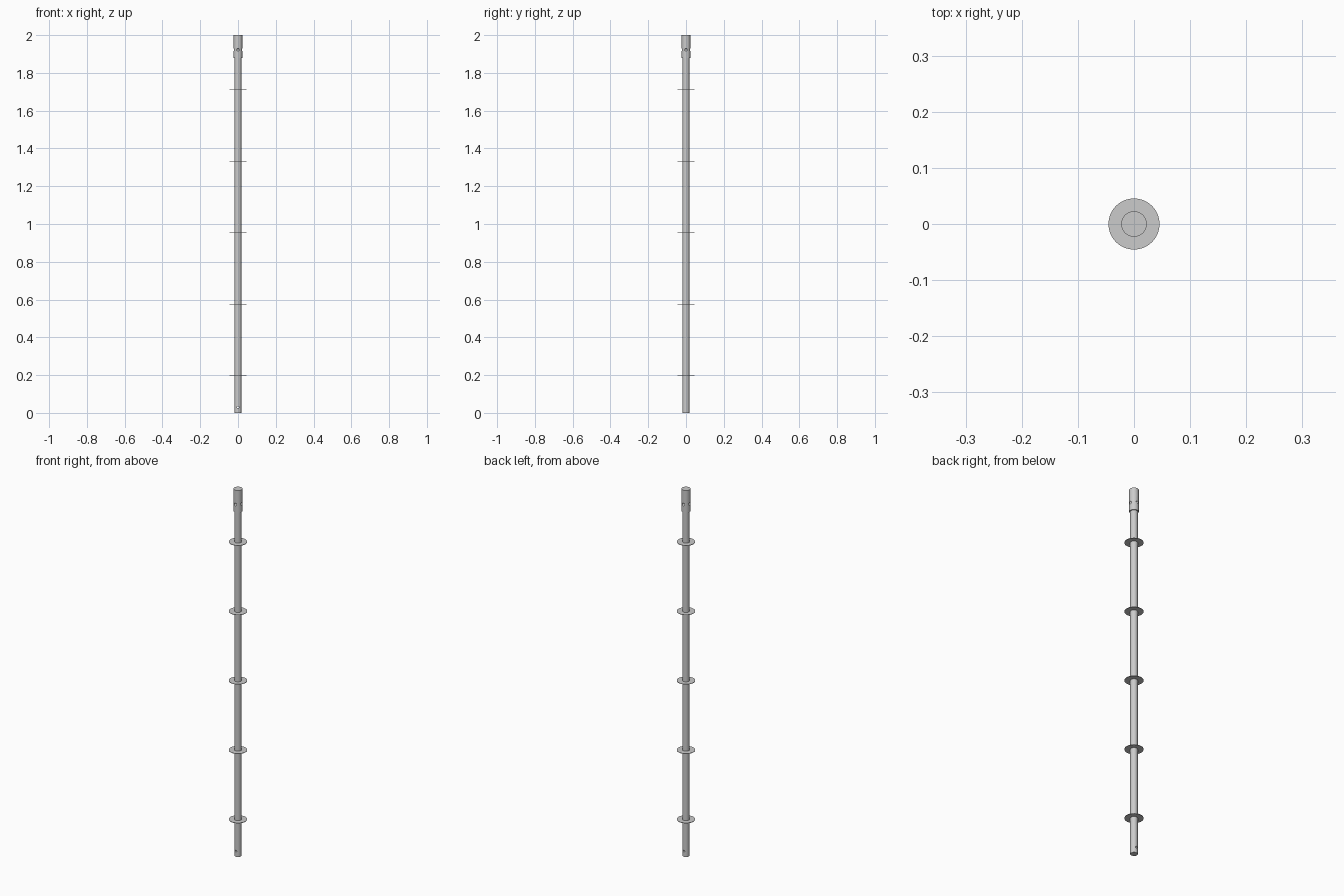
import bpy, math
from math import pi, cos, sin

if "Cube" in bpy.data.objects:
    bpy.data.objects.remove(bpy.data.objects["Cube"])

SEG = 48

def smooth(ob):
    bpy.ops.object.select_all(action='DESELECT')
    ob.select_set(True)
    bpy.context.view_layer.objects.active = ob
    bpy.ops.object.shade_smooth_by_angle(angle=math.radians(35))

def cylinder(name, r, z0, z1):
    bpy.ops.mesh.primitive_cylinder_add(vertices=SEG, radius=r, depth=z1 - z0,
                                        location=(0, 0, (z0 + z1) / 2))
    ob = bpy.context.object
    ob.name = name
    return ob

def cut(ob, cutter):
    cutter.hide_render = True
    cutter.hide_set(True)
    m = ob.modifiers.new("cut", 'BOOLEAN')
    m.operation = 'DIFFERENCE'
    m.solver = 'EXACT'
    m.object = cutter
    bpy.context.view_layer.objects.active = ob
    bpy.ops.object.modifier_apply(modifier=m.name)
    bpy.data.objects.remove(cutter)

# main tube with a pin hole through its foot, front to back
tube = cylinder("pole_tube", 0.018, 0.0, 1.89)
bpy.ops.mesh.primitive_cylinder_add(vertices=20, radius=0.005, depth=0.1,
                                    location=(0, 0, 0.03), rotation=(pi / 2, 0, 0))
cut(tube, bpy.context.object)
smooth(tube)

# wider top sleeve with four crimped dents
sleeve = cylinder("top_sleeve", 0.0228, 1.88, 2.0)
for i in range(4):
    a = i * pi / 2
    bpy.ops.mesh.primitive_uv_sphere_add(segments=20, ring_count=12, radius=0.008,
                                         location=(0.0255 * cos(a), 0.0255 * sin(a), 1.922))
    cut(sleeve, bpy.context.object)
smooth(sleeve)

# thin flat connector rings, evenly spaced along the tube
def ring(name, z, r_in=0.0178, r_out=0.0455, t=0.002):
    profile = [(r_in, -t / 2), (r_out, -t / 2), (r_out, t / 2), (r_in, t / 2)]
    verts = [(r * cos(2 * pi * i / SEG), r * sin(2 * pi * i / SEG), h)
             for i in range(SEG) for r, h in profile]
    faces = [(4 * i + j, 4 * ((i + 1) % SEG) + j,
              4 * ((i + 1) % SEG) + (j + 1) % 4, 4 * i + (j + 1) % 4)
             for i in range(SEG) for j in range(4)]
    faces = [tuple(reversed(f)) for f in faces]
    me = bpy.data.meshes.new(name)
    me.from_pydata(verts, [], faces)
    ob = bpy.data.objects.new(name, me)
    bpy.context.collection.objects.link(ob)
    ob.location.z = z
    bpy.ops.object.select_all(action='DESELECT')
    ob.select_set(True)
    bpy.context.view_layer.objects.active = ob
    bpy.ops.object.mode_set(mode='EDIT')
    bpy.ops.mesh.select_all(action='SELECT')
    bpy.ops.mesh.normals_make_consistent(inside=False)
    bpy.ops.object.mode_set(mode='OBJECT')
    smooth(ob)

for k in range(5):
    ring(f"connector_ring_{k + 1}", 0.197 + k * 0.3783)
